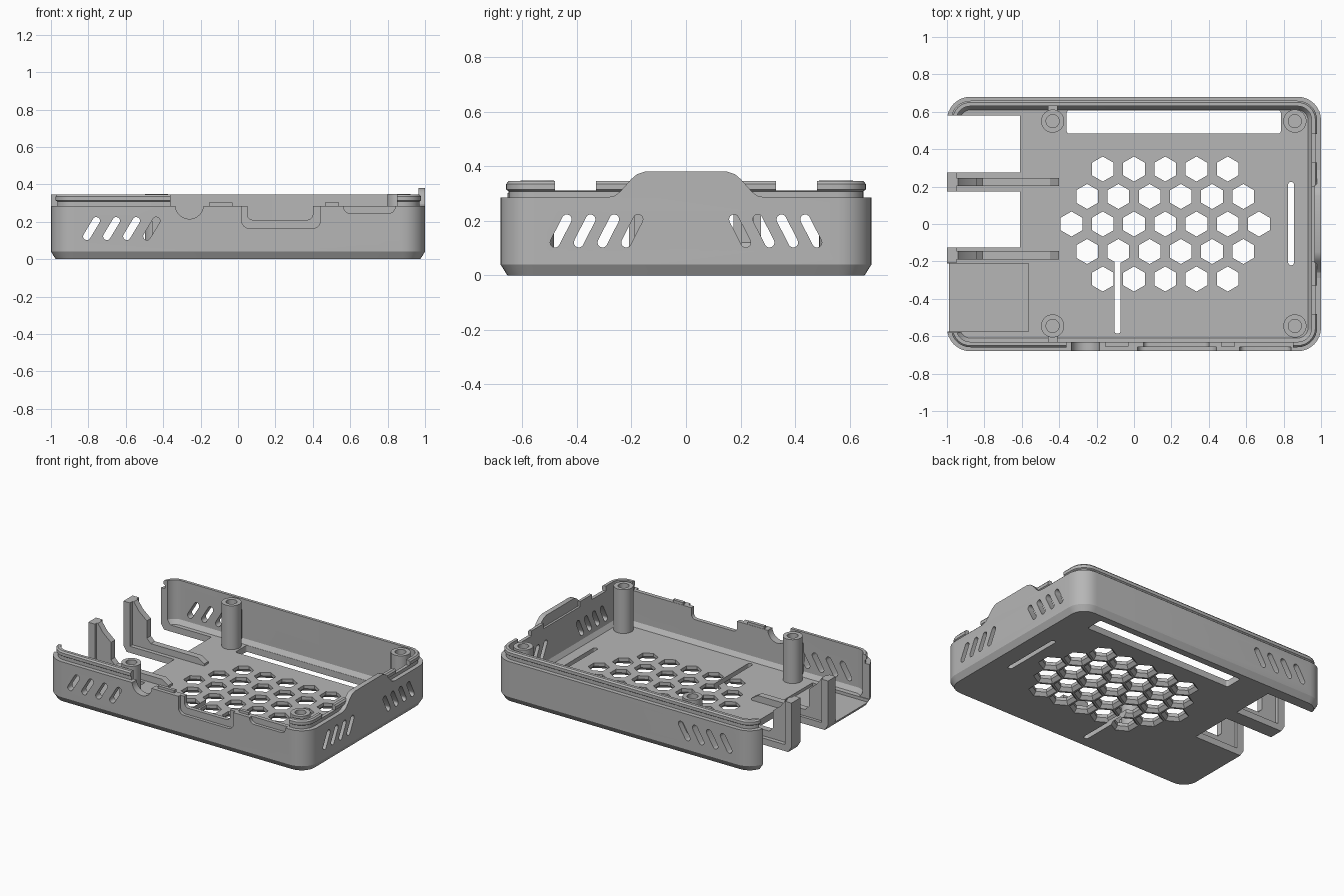
import bpy, bmesh, math
from math import pi, cos, sin

old = bpy.data.objects.get("Cube")
if old:
    bpy.data.objects.remove(old, do_unlink=True)

grey = bpy.data.materials.new("matte grey plastic")
grey.use_nodes = True
tone = (0.47, 0.47, 0.47, 1)
grey.diffuse_color = tone
grey.node_tree.nodes["Principled BSDF"].inputs["Base Color"].default_value = tone


def loft(name, rings):
    """Closed solid skinned through matching rings, capped at both ends."""
    bm = bmesh.new()
    loops = [[bm.verts.new(p) for p in ring] for ring in rings]
    for a, b in zip(loops, loops[1:]):
        for i in range(len(a)):
            j = (i + 1) % len(a)
            bm.faces.new((a[i], a[j], b[j], b[i]))
    bm.faces.new(loops[0])
    bm.faces.new(loops[-1])
    bmesh.ops.recalc_face_normals(bm, faces=bm.faces)
    mesh = bpy.data.meshes.new(name)
    bm.to_mesh(mesh)
    bm.free()
    mesh.materials.append(grey)
    obj = bpy.data.objects.new(name, mesh)
    bpy.context.scene.collection.objects.link(obj)
    return obj


def prism(name, outline, axis, lo, hi):
    """Extrude a 2D outline along an axis between lo and hi."""
    place = {"x": lambda u, v, w: (w, u, v),
             "y": lambda u, v, w: (u, w, v),
             "z": lambda u, v, w: (u, v, w)}[axis]
    return loft(name, [[place(u, v, w) for u, v in outline] for w in (lo, hi)])


def box(name, x, y, z):
    return prism(name, [(x[0], y[0]), (x[1], y[0]), (x[1], y[1]), (x[0], y[1])], "z", *z)


def circle(x, y, r, n=32, start=0.0):
    return [(x + r * cos(start + 2 * pi * i / n), y + r * sin(start + 2 * pi * i / n))
            for i in range(n)]


def rounded(x0, x1, y0, y1, r, steps=6):
    pts = []
    for k, (cx, cy) in enumerate([(x1 - r, y1 - r), (x0 + r, y1 - r),
                                  (x0 + r, y0 + r), (x1 - r, y0 + r)]):
        for i in range(steps + 1):
            a = (k + i / steps) * pi / 2
            pts.append((cx + r * cos(a), cy + r * sin(a)))
    return pts


def stadium(u0, v0, u1, v1, r, steps=8):
    """Round-ended slot between two points."""
    a = math.atan2(v1 - v0, u1 - u0)
    pts = []
    for cu, cv, base in ((u1, v1, a - pi / 2), (u0, v0, a + pi / 2)):
        for i in range(steps + 1):
            t = base + pi * i / steps
            pts.append((cu + r * cos(t), cv + r * sin(t)))
    return pts


def cut(obj, cutters):
    """Subtract a group of cutters and remove them."""
    group = bpy.data.collections.new("cutters")
    bpy.context.scene.collection.children.link(group)
    for c in cutters:
        c.hide_render = True
        group.objects.link(c)
    mod = obj.modifiers.new("cut", "BOOLEAN")
    mod.operation, mod.solver = "DIFFERENCE", "EXACT"
    mod.operand_type, mod.collection = "COLLECTION", group
    bpy.context.view_layer.objects.active = obj
    bpy.ops.object.modifier_apply(modifier=mod.name)
    for c in cutters:
        bpy.data.objects.remove(c, do_unlink=True)
    bpy.data.collections.remove(group)


# Tray: outer wall, snap lip, inner wall and floor as (inset, height)
FLOOR, RIM, LIP = 0.045, 0.285, 0.345
section = [(0.025, 0), (0, 0.04), (0, RIM), (0.03, RIM), (0.03, 0.308),
           (0.021, 0.314), (0.021, 0.335), (0.03, LIP), (0.05, LIP),
           (0.05, 0.075), (0.07, FLOOR)]
tray = loft("tray", [[(x, y, z) for x, y in
                      rounded(d - 1, 1 - d, d - 0.68, 0.68 - d, 0.125 - d, 8)]
                     for d, z in section])

# Wall openings: left side, lip gaps, front ports
walls = [box("left_opening", (-1.1, -0.9), (-0.58, 0.58), (FLOOR, 0.5)),
         box("front_lip_gap", (-0.36, 0.85), (-0.8, -0.6), (RIM, 0.5))]
for y0, y1 in ((-0.48, -0.33), (-0.2, 0.2), (0.33, 0.48)):
    walls.append(box("right_lip_gap", (0.9, 1.1), (y0, y1), (0.31, 0.5)))
cut(tray, walls)
cut(tray, [prism("round_port", circle(-0.26, 0.29, 0.075), "y", -0.8, -0.6),
           prism("wide_port", rounded(0.05, 0.4, 0.21, 0.5, 0.03), "y", -0.8, -0.6),
           prism("small_port_recess", rounded(0.565, 0.84, 0.245, 0.5, 0.035), "y", -0.8, -0.658)])
cut(tray, [prism("wide_port_recess", rounded(0.02, 0.44, 0.165, 0.5, 0.04), "y", -0.8, -0.658)])

# Slanted side vents
vents = []
for i in range(4):
    x = -0.808 + 0.107 * i
    for side in (-1, 1):
        vents.append(prism("long_vent", stadium(x, 0.122, x + 0.05, 0.205, 0.02),
                           "y", side * 0.66 - 0.1, side * 0.66 + 0.1))
        y = 0.48 - 0.087 * i
        vents.append(prism("right_vent", stadium(side * y, 0.12, side * (y - 0.043), 0.205, 0.018),
                           "x", 0.9, 1.1))
cut(tray, vents)

# Floor cutouts: port bays, card pocket, long slots
bays = [box("bay", (-1.1, -0.61), (y0, y1), (-0.1, 0.2)) for y0, y1 in ((0.275, 0.58), (-0.125, 0.175))]
bays += [box("card_pocket", (-1.1, -0.565), (-0.575, -0.21), (0.024, 0.2)),
         prism("back_slot", rounded(-0.36, 0.785, 0.483, 0.608, 0.015), "z", -0.1, 0.1),
         prism("right_slot", stadium(0.84, -0.205, 0.84, 0.21, 0.016), "z", -0.1, 0.1)]
cut(tray, bays)

# Honeycomb vents, flared on the underside
straight, flared = [], []
for row in range(-2, 3):
    count = 7 - abs(row)
    for i in range(count):
        x, y = 0.167 + (i - (count - 1) / 2) * 0.167, row * 0.147
        straight.append(prism("hex_vent", circle(x, y, 0.067, 6, pi / 6), "z", -0.1, 0.1))
        flared.append(loft("hex_flare", [[(u, v, z) for u, v in circle(x, y, r, 6, pi / 6)]
                                         for r, z in ((0.094, -0.005), (0.067, 0.022))]))
cut(tray, flared)
cut(tray, straight)
cut(tray, [prism("front_slot", stadium(-0.088, -0.57, -0.088, -0.16, 0.017), "z", -0.1, 0.1)])

parts = [tray]

# Raised finger tab on the right wall
half = [(0.29, RIM), (0.26, 0.292), (0.24, 0.308), (0.2, 0.353), (0.18, 0.37), (0.15, 0.38)]
parts.append(prism("right_wall_tab", half + [(-y, z) for y, z in reversed(half)], "x", 0.965, 1))

# Small tabs on the front rim
for x0, x1 in ((-0.155, -0.03), (0.465, 0.54)):
    parts.append(box("front_rim_tab", (x0, x1), (-0.655, -0.632), (0.25, 0.302)))

# Screw standoffs with blind holes
for x in (-0.435, 0.86):
    for y in (-0.545, 0.55):
        rings = [(0.062, 0.03), (0.062, 0.348), (0.035, 0.348), (0.035, 0.12)]
        parts.append(loft("standoff", [[(u, v, z) for u, v in circle(x, y, r)] for r, z in rings]))

# Ribs tying the left standoffs to the walls
for y0, y1 in ((-0.64, -0.6), (0.605, 0.64)):
    parts.append(box("standoff_rib", (-0.46, -0.41), (y0, y1), (0.04, 0.27)))

# Uprights between the port bays, each braced by a low rail
rail = [(-0.955, 0.03), (-0.955, LIP), (-0.94, LIP), (-0.9, 0.29), (-0.84, 0.24),
        (-0.84, 0.12), (-0.81, 0.09), (-0.45, 0.09), (-0.4, 0.06), (-0.4, 0.03)]
for y in (0.225, -0.167):
    w = 0.05 if y > 0 else 0.042
    parts.append(box("bay_upright", (-1, -0.95), (y - w, y + w), (0.04, LIP)))
    parts.append(prism("bay_rail", rail, "y", y - 0.022, y + 0.022))

# Smooth the rounded surfaces, keep crisp edges
bpy.ops.object.select_all(action="DESELECT")
for p in parts:
    p.select_set(True)
bpy.context.view_layer.objects.active = tray
bpy.ops.object.shade_smooth_by_angle(angle=math.radians(25))
